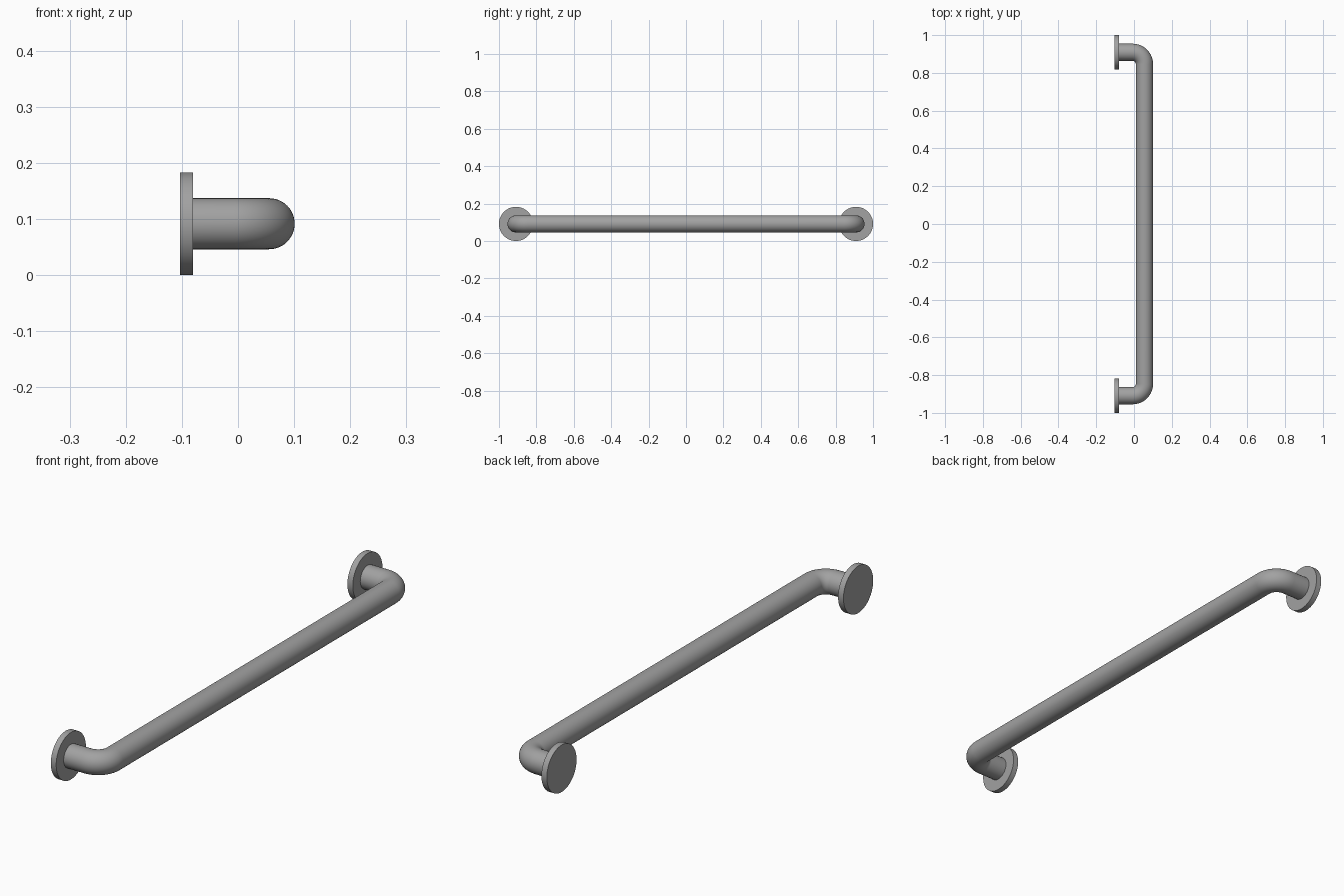
import bpy, bmesh
from math import pi, sin, cos
from mathutils import Vector, Matrix

if "Cube" in bpy.data.objects:
    bpy.data.objects.remove(bpy.data.objects["Cube"])

metal = bpy.data.materials.new("brushed grey metal")
metal.diffuse_color = (0.36, 0.36, 0.36, 1)
metal.use_nodes = True
metal.node_tree.nodes["Principled BSDF"].inputs["Base Color"].default_value = metal.diffuse_color

Z = 0.0915        # centre height
END_Y = 0.909     # mounting centres
BAR_X = 0.0555    # centreline of the grip
R_TUBE, R_BEND = 0.0455, 0.063


def finish(bm, name):
    bmesh.ops.recalc_face_normals(bm, faces=bm.faces)
    me = bpy.data.meshes.new(name)
    bm.to_mesh(me)
    bm.free()
    ob = bpy.data.objects.new(name, me)
    bpy.context.collection.objects.link(ob)
    me.materials.append(metal)
    bpy.ops.object.select_all(action='DESELECT')
    ob.select_set(True)
    bpy.context.view_layer.objects.active = ob
    bpy.ops.object.shade_smooth_by_angle(angle=0.6)
    return ob


# Bent tube: circular section swept along a path with two rounded corners
half = [(-0.082, END_Y, 0)]
for i in range(17):
    a = pi / 2 * i / 16
    half.append((BAR_X - R_BEND + R_BEND * sin(a), END_Y - R_BEND + R_BEND * cos(a), a))
path = half + [(x, -y, pi - a) for x, y, a in reversed(half)]

N = 48
bm = bmesh.new()
rings = []
for x, y, a in path:
    out = Vector((sin(a), cos(a), 0))
    rings.append([bm.verts.new(Vector((x, y, Z)) + R_TUBE * (out * cos(t) + Vector((0, 0, sin(t)))))
                  for t in (2 * pi * k / N for k in range(N))])
for r0, r1 in zip(rings, rings[1:]):
    for k in range(N):
        bm.faces.new((r0[k], r0[(k + 1) % N], r1[(k + 1) % N], r1[k]))
bm.faces.new(rings[0])
bm.faces.new(rings[-1])
finish(bm, "grab_bar")

# Round wall flanges
for name, s in (("back_flange", 1), ("front_flange", -1)):
    bm = bmesh.new()
    bmesh.ops.create_cone(bm, cap_ends=True, segments=64, radius1=0.0912, radius2=0.0912, depth=0.023,
                          matrix=Matrix.Translation((-0.0915, s * END_Y, Z)) @ Matrix.Rotation(pi / 2, 4, 'Y'))
    finish(bm, name)
